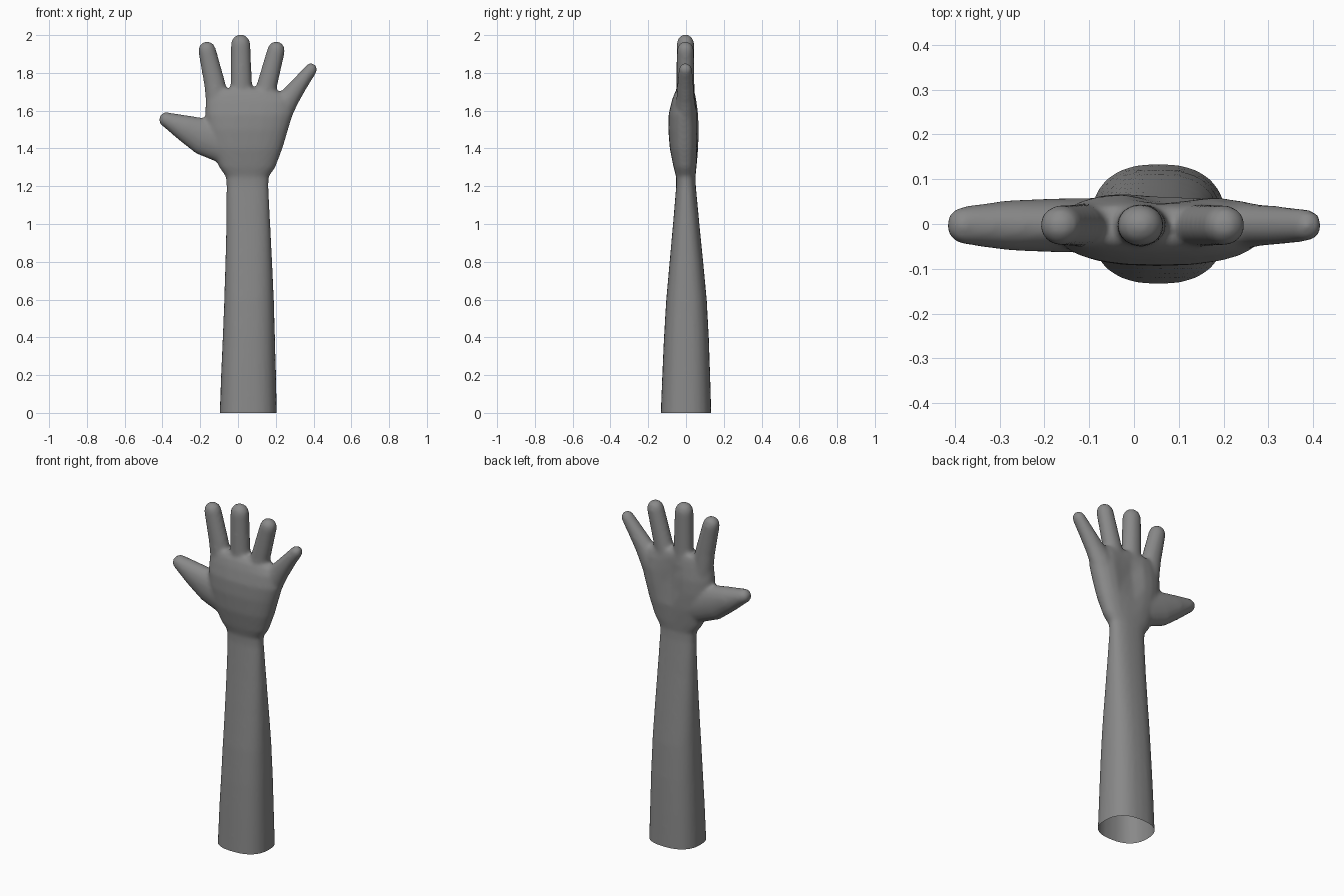
import bpy, bmesh, math
from mathutils import Vector

if "Cube" in bpy.data.objects:
    bpy.data.objects.remove(bpy.data.objects["Cube"])

SIDES = 24


def loft(bm, rings):
    """Skin closed rings of points and cap both ends."""
    loops = [[bm.verts.new(p) for p in ring] for ring in rings]
    for a, b in zip(loops, loops[1:]):
        for i in range(SIDES):
            j = (i + 1) % SIDES
            bm.faces.new((a[i], a[j], b[j], b[i]))
    bm.faces.new(loops[0][::-1])
    bm.faces.new(loops[-1])


def power(v, p):
    return math.copysign(abs(v) ** p, v)


def body_ring(z, x0, x1, y0, y1, p=0.82):
    """Horizontal rounded section; hollows the palm on the back (+y) side."""
    ring = []
    for i in range(SIDES):
        a = 2 * math.pi * i / SIDES
        x = (x0 + x1) / 2 + (x1 - x0) / 2 * power(math.cos(a), p)
        y = (y0 + y1) / 2 + (y1 - y0) / 2 * power(math.sin(a), p)
        if y > 0:
            y -= 0.03 * math.exp(-((x - 0.08) / 0.07) ** 2 - ((z - 1.55) / 0.13) ** 2)
        ring.append((x, y, z))
    return ring


def finger(bm, stations):
    """Tapered digit through (x, z, half width, half depth), with a round tip."""
    pts = [(Vector((x, -0.003, z)), w, d) for x, z, w, d in stations]
    axis = (pts[-1][0] - pts[-2][0]).normalized()
    tip, w, d = pts[-1]
    for k in (25, 45, 65, 82):
        c, s = math.cos(math.radians(k)), math.sin(math.radians(k))
        pts.append((tip + axis * w * s, w * c, d * c))
    side = Vector((axis.z, 0, -axis.x))
    depth = Vector((0, 1, 0))
    rings = []
    for c, w, d in pts:
        angles = [2 * math.pi * i / SIDES for i in range(SIDES)]
        rings.append([c + side * w * math.cos(a) + depth * d * math.sin(a) for a in angles])
    loft(bm, rings)


bm = bmesh.new()

# Forearm, wrist and palm
loft(bm, [body_ring(*s) for s in (
    (-0.06, -0.098, 0.208, -0.135, 0.135),
    (0.00, -0.097, 0.206, -0.134, 0.134),
    (0.20, -0.090, 0.201, -0.126, 0.128),
    (0.40, -0.081, 0.196, -0.117, 0.121),
    (0.60, -0.073, 0.190, -0.105, 0.110),
    (0.80, -0.067, 0.181, -0.087, 0.091),
    (1.00, -0.062, 0.171, -0.069, 0.071),
    (1.20, -0.060, 0.161, -0.052, 0.052),
    (1.25, -0.064, 0.163, -0.052, 0.050),
    (1.30, -0.100, 0.198, -0.066, 0.056),
    (1.40, -0.140, 0.236, -0.086, 0.068),
    (1.50, -0.165, 0.266, -0.094, 0.073),
    (1.58, -0.174, 0.290, -0.092, 0.071),
    (1.65, -0.172, 0.290, -0.076, 0.060),
    (1.69, -0.168, 0.250, -0.062, 0.051),
    (1.715, -0.155, 0.180, -0.045, 0.040))])

# Index, middle, ring, little finger and thumb
finger(bm, ((-0.105, 1.62, 0.062, 0.05), (-0.125, 1.75, 0.056, 0.047), (-0.164, 1.92, 0.047, 0.045)))
finger(bm, ((0.018, 1.62, 0.066, 0.05), (0.017, 1.74, 0.057, 0.048), (0.014, 1.952, 0.052, 0.047)))
finger(bm, ((0.125, 1.62, 0.062, 0.05), (0.155, 1.74, 0.054, 0.047), (0.202, 1.92, 0.047, 0.045)))
finger(bm, ((0.215, 1.59, 0.075, 0.058), (0.275, 1.672, 0.055, 0.047), (0.335, 1.752, 0.042, 0.042),
            (0.386, 1.818, 0.034, 0.036)))
finger(bm, ((-0.06, 1.42, 0.105, 0.062), (-0.18, 1.463, 0.100, 0.060), (-0.28, 1.507, 0.072, 0.056),
            (-0.378, 1.552, 0.041, 0.043)))
bmesh.ops.recalc_face_normals(bm, faces=bm.faces)
mesh = bpy.data.meshes.new("arm_parts")
bm.to_mesh(mesh)
arm = bpy.data.objects.new("hand_and_forearm", mesh)
bpy.context.collection.objects.link(arm)

# Fuse the parts into one skin with soft webbing
remesh = arm.modifiers.new("fuse", 'REMESH')
remesh.mode = 'VOXEL'
remesh.voxel_size = 0.01
soften = arm.modifiers.new("soften", 'SMOOTH')
soften.factor = 0.5
soften.iterations = 10
depsgraph = bpy.context.evaluated_depsgraph_get()
skin = bpy.data.meshes.new_from_object(arm.evaluated_get(depsgraph))
arm.modifiers.clear()

# Open cut at the bottom of the forearm
bm = bmesh.new()
bm.from_mesh(skin)
bmesh.ops.bisect_plane(bm, geom=bm.verts[:] + bm.edges[:] + bm.faces[:],
                       plane_co=(0, 0, 0), plane_no=(0, 0, 1), clear_inner=True)
for f in bm.faces:
    f.smooth = True
bm.to_mesh(skin)
arm.data = skin

# Single grey colour
grey = bpy.data.materials.new("grey")
grey.diffuse_color = (0.25, 0.25, 0.25, 1)
grey.use_nodes = True
grey.node_tree.nodes["Principled BSDF"].inputs["Base Color"].default_value = grey.diffuse_color
skin.materials.clear()
skin.materials.append(grey)
